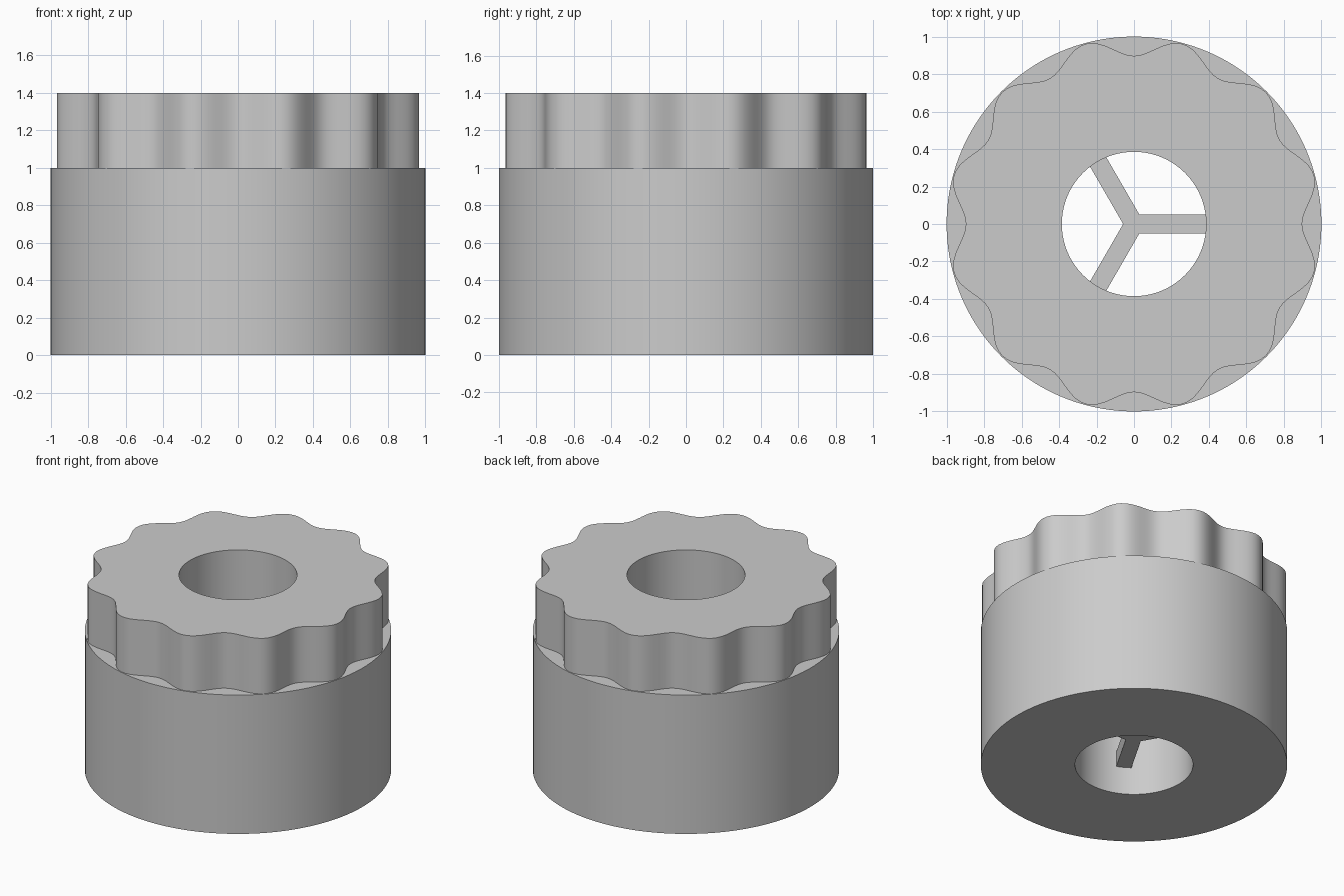
import bpy
import bmesh
from math import sin, cos, radians, tau

cube = bpy.data.objects.get("Cube")
if cube:
    bpy.data.objects.remove(cube, do_unlink=True)

SIDES = 192
HOLE_R = 0.385
BODY_TOP, KNOB_TOP = 1.0, 1.4

grey = bpy.data.materials.new("light_grey")
grey.use_nodes = True
colour = (0.6, 0.6, 0.6, 1)
grey.diffuse_color = colour
grey.node_tree.nodes["Principled BSDF"].inputs["Base Color"].default_value = colour


def finish(name, bm):
    """Turn a bmesh into a shaded, coloured object."""
    bmesh.ops.recalc_face_normals(bm, faces=bm.faces)
    mesh = bpy.data.meshes.new(name)
    bm.to_mesh(mesh)
    bm.free()
    mesh.materials.append(grey)
    obj = bpy.data.objects.new(name, mesh)
    bpy.context.collection.objects.link(obj)
    bpy.ops.object.select_all(action="DESELECT")
    obj.select_set(True)
    bpy.context.view_layer.objects.active = obj
    bpy.ops.object.shade_smooth_by_angle(angle=radians(30))
    return obj


def scallop(a):
    """Wavy grip radius: twelve lobes, with a valley on each axis."""
    return 0.946 - 0.049 * cos(12 * a)


def body_radius(a):
    return 1.0


def hole_radius(a):
    return HOLE_R


# Round body, scalloped grip and through hole as one closed skin of rings
bm = bmesh.new()
rings = []
for radius, z in ((hole_radius, 0), (body_radius, 0), (body_radius, BODY_TOP),
                  (scallop, BODY_TOP), (scallop, KNOB_TOP), (hole_radius, KNOB_TOP)):
    angles = [tau * i / SIDES for i in range(SIDES)]
    rings.append([bm.verts.new((radius(a) * cos(a), radius(a) * sin(a), z)) for a in angles])
for lower, upper in zip(rings, rings[1:] + rings[:1]):
    for i in range(SIDES):
        j = (i + 1) % SIDES
        bm.faces.new((lower[i], lower[j], upper[j], upper[i]))
finish("scalloped_body", bm)

# Three-armed spoke inside the hole
HALF_WIDTH, SPOKE_Z, SPOKE_HEIGHT = 0.05, 0.2, 0.11
bm = bmesh.new()
outline = []
for k in range(3):
    a = k * tau / 3
    for side in (-HALF_WIDTH, HALF_WIDTH):
        x, y = HOLE_R + 0.003, side
        outline.append((x * cos(a) - y * sin(a), x * sin(a) + y * cos(a)))
    notch = HALF_WIDTH / sin(tau / 6)
    outline.append((notch * cos(a + tau / 6), notch * sin(a + tau / 6)))
base = bm.faces.new([bm.verts.new((x, y, SPOKE_Z)) for x, y in outline])
top = bmesh.ops.extrude_face_region(bm, geom=[base], use_keep_orig=True)
bmesh.ops.translate(bm, vec=(0, 0, SPOKE_HEIGHT),
                    verts=[v for v in top["geom"] if isinstance(v, bmesh.types.BMVert)])
finish("hole_spokes", bm)
